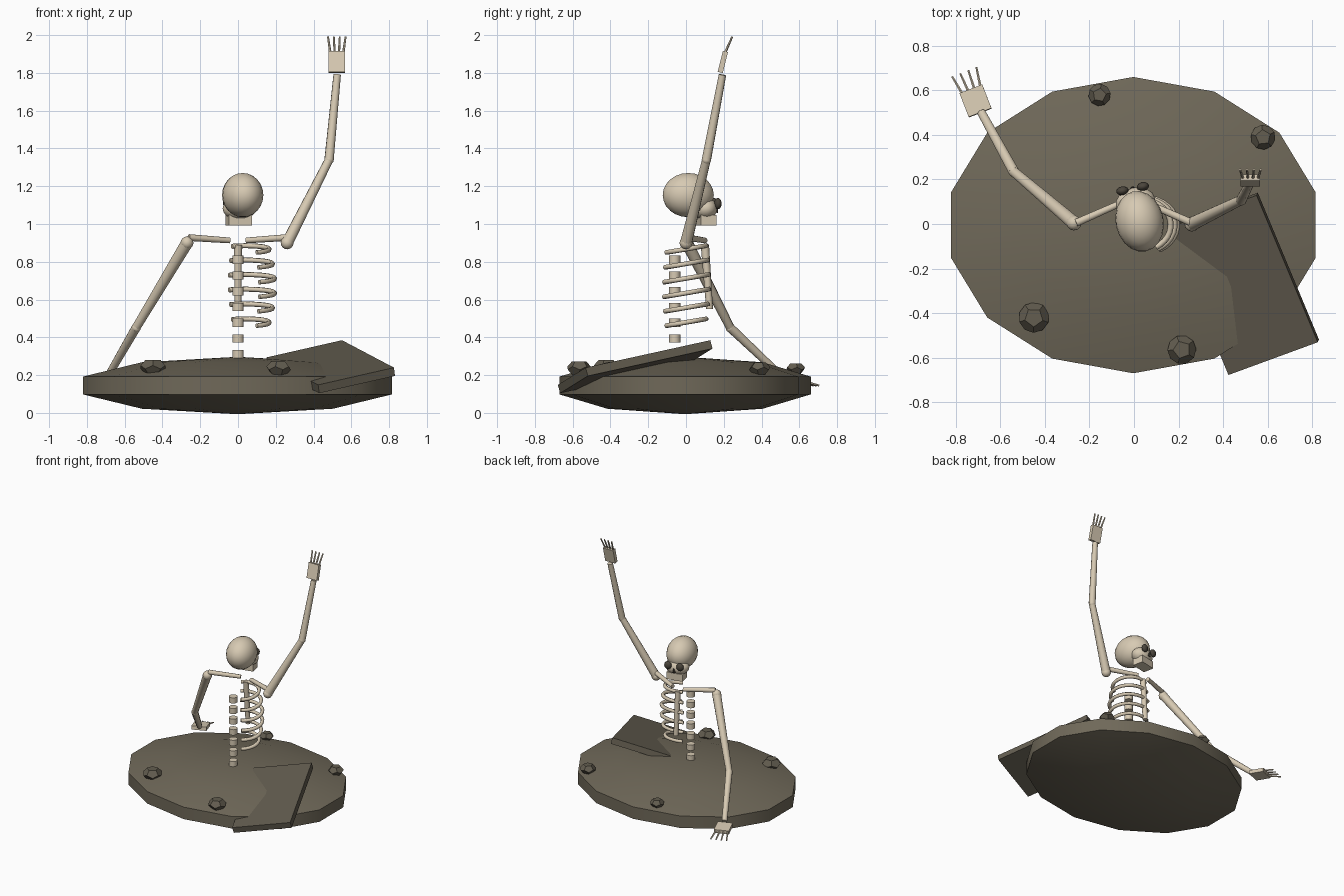
import bpy, bmesh, math
from mathutils import Vector, Matrix

old = bpy.data.objects.get("Cube")
if old:
    bpy.data.objects.remove(old)


def material(name, color):
    m = bpy.data.materials.new(name)
    m.use_nodes = True
    m.diffuse_color = (*color, 1)
    m.node_tree.nodes["Principled BSDF"].inputs["Base Color"].default_value = (*color, 1)
    return m


BONE = material("bone", (0.68, 0.59, 0.45))
EARTH = material("earth", (0.16, 0.14, 0.10))
STONE = material("stone", (0.125, 0.11, 0.08))
SOCKET = material("socket", (0.07, 0.06, 0.045))


def finish(name, bm, mat, smooth=True):
    mesh = bpy.data.meshes.new(name)
    bmesh.ops.recalc_face_normals(bm, faces=bm.faces)
    bm.to_mesh(mesh)
    bm.free()
    mesh.materials.append(mat)
    ob = bpy.data.objects.new(name, mesh)
    bpy.context.collection.objects.link(ob)
    if smooth:
        bpy.ops.object.select_all(action="DESELECT")
        ob.select_set(True)
        bpy.context.view_layer.objects.active = ob
        bpy.ops.object.shade_smooth_by_angle(angle=math.radians(50))
    return ob


def axes_matrix(center, x, y, z):
    m = Matrix((x, y, z)).transposed().to_4x4()
    m.translation = center
    return m


def ball(name, center, radii, mat, segs=16, rings=10, turn=0.0):
    bm = bmesh.new()
    m = Matrix.Translation(center) @ Matrix.Rotation(turn, 4, "Z") @ Matrix.Diagonal((*radii, 1))
    bmesh.ops.create_uvsphere(bm, u_segments=segs, v_segments=rings, radius=1, matrix=m)
    return finish(name, bm, mat)


def box(name, matrix, size, mat):
    bm = bmesh.new()
    bmesh.ops.create_cube(bm, size=1, matrix=matrix @ Matrix.Diagonal((*size, 1)))
    return finish(name, bm, mat, False)


def rod(name, a, b, r1, r2, mat=BONE, segs=10):
    a, b = Vector(a), Vector(b)
    d = b - a
    m = Matrix.Translation((a + b) / 2) @ d.to_track_quat("Z", "Y").to_matrix().to_4x4()
    bm = bmesh.new()
    bmesh.ops.create_cone(bm, cap_ends=True, segments=segs, radius1=r1, radius2=r2,
                          depth=d.length, matrix=m)
    return finish(name, bm, mat)


def tube(name, points, radius):
    curve = bpy.data.curves.new(name, "CURVE")
    curve.dimensions = "3D"
    curve.bevel_depth = radius
    curve.bevel_resolution = 1
    curve.use_fill_caps = True
    spline = curve.splines.new("POLY")
    spline.points.add(len(points) - 1)
    for p, co in zip(spline.points, points):
        p.co = (*co, 1)
    spline.use_smooth = True
    curve.materials.append(BONE)
    ob = bpy.data.objects.new(name, curve)
    bpy.context.collection.objects.link(ob)


# Earth mound
ball("mound", (-0.003, -0.005, 0.145), (0.883, 0.70, 0.152), EARTH, 14, 5)

# Rocks: flattened dodecahedra
def rock(name, center, r, turn):
    ico = bmesh.new()
    bmesh.ops.create_icosphere(ico, subdivisions=1, radius=1)
    bm = bmesh.new()
    for f in ico.faces:
        bm.verts.new(f.calc_center_median().normalized())
    ico.free()
    bmesh.ops.convex_hull(bm, input=bm.verts)
    bmesh.ops.dissolve_limit(bm, angle_limit=0.05, verts=bm.verts, edges=bm.edges)
    bm.transform(Matrix.Translation(center) @ Matrix.Rotation(turn, 4, "Z")
                 @ Matrix.Diagonal((r, r, r * 0.68, 1)))
    finish(name, bm, STONE, False)


for i, (x, y, z, r) in enumerate([(-0.45, -0.42, 0.242, 0.07), (0.215, -0.565, 0.237, 0.066),
                                  (0.58, 0.39, 0.235, 0.057), (-0.155, 0.58, 0.235, 0.051)]):
    rock(f"rock_{i + 1}", (x, y, z), r, 0.3 + i)

# Tilted stone slab, laid out from three top corners
far, near, low = Vector((0.55, 0.13, 0.385)), Vector((0.825, -0.53, 0.24)), Vector((0.425, -0.68, 0.148))
long_axis = (far - near).normalized()
up = (near - low).cross(far - near).normalized()
wide_axis = long_axis.cross(up)
box("slab", axes_matrix((far + low) / 2 - up * 0.023, wide_axis, long_axis, up),
    ((near - low).length, (far - near).length, 0.046), STONE)

# Spine and breastbone
for i in range(7):
    z = 0.31 + i * 0.0835
    rod(f"vertebra_{i + 1}", (0, -0.06, z - 0.022), (0, -0.06, z + 0.022), 0.031, 0.031)
rod("breastbone", (0, 0.10, 0.89), (0, 0.125, 0.55), 0.022, 0.018)

# Ribs: tilted arcs, widest in the middle
for i in range(6):
    z = 0.866 - i * 0.0775
    w = 0.125 + 0.03 * math.sin(math.pi * i / 5)
    d = 0.112 + 0.014 * math.sin(math.pi * i / 5)
    arc = []
    for k in range(17):
        t = math.radians(-62 + k * 187 / 16)
        y = d * math.sin(t)
        arc.append((0.04 + w * math.cos(t), y - 0.005, z + 0.17 * y))
    tube(f"rib_{i + 1}", arc, 0.0135)

# Skull, turned slightly aside
TURN = math.radians(12)
HEAD = Vector((0.025, 0.012, 0))
head = Matrix.Translation(HEAD) @ Matrix.Rotation(TURN, 4, "Z")


def on_head(x, y, z):
    return head @ Vector((x, y, z))


ball("cranium", on_head(0, 0, 1.153), (0.108, 0.138, 0.117), BONE, 20, 12, TURN)
ball("face", on_head(0, 0.088, 1.082), (0.09, 0.066, 0.06), BONE, 16, 10, TURN)
box("jaw", head @ Matrix.Translation((0, 0.098, 1.02)), (0.125, 0.085, 0.055), BONE)
for side, name in ((1, "left"), (-1, "right")):
    ball(f"{name}_eye_socket", on_head(side * 0.047, 0.15, 1.108), (0.028, 0.02, 0.03), SOCKET, 12, 8, TURN)
rod("nose_hole", on_head(0, 0.148, 1.062), on_head(0, 0.158, 1.09), 0.014, 0.004, SOCKET, 6)


# Arms with blocky hands
def arm(name, shoulder, elbow, wrist, hand_center, across, along, spread):
    rod(f"{name}_upper_arm", shoulder, elbow, 0.032, 0.023)
    rod(f"{name}_forearm", elbow, wrist, 0.025, 0.02)
    ball(f"{name}_shoulder", shoulder, (0.034,) * 3, BONE, 12, 8)
    ball(f"{name}_elbow", elbow, (0.025,) * 3, BONE, 12, 8)
    along = Vector(along).normalized()
    across = Vector(across)
    across = (across - along * across.dot(along)).normalized()
    normal = across.cross(along)
    hand = axes_matrix(Vector(hand_center), across, along, normal)
    box(f"{name}_palm", hand, (0.088 * spread, 0.115, 0.028), BONE)
    for k in range(4):
        s = (k - 1.5) * 0.023 * spread
        rod(f"{name}_finger_{k + 1}", hand @ Vector((s, 0.05, 0)),
            hand @ Vector((s * 1.35, 0.142, -0.016)), 0.007, 0.005, segs=6)


arm("left", (0.26, 0.0, 0.9), (0.482, 0.108, 1.34), (0.525, 0.193, 1.79),
    (0.523, 0.195, 1.858), (1, 0, 0), (0, 0.25, 1), 1.0)
arm("right", (-0.27, 0.005, 0.9), (-0.54, 0.235, 0.45), (-0.685, 0.5, 0.2),
    (-0.712, 0.553, 0.175), (0.92, 0.4, 0), (-0.35, 0.9, -0.1), 1.25)

# Collarbones
for s, name in ((1, "left"), (-1, "right")):
    rod(f"{name}_collarbone", (s * 0.045, 0.1, 0.913), (s * 0.26, 0.005, 0.928), 0.015, 0.018)
